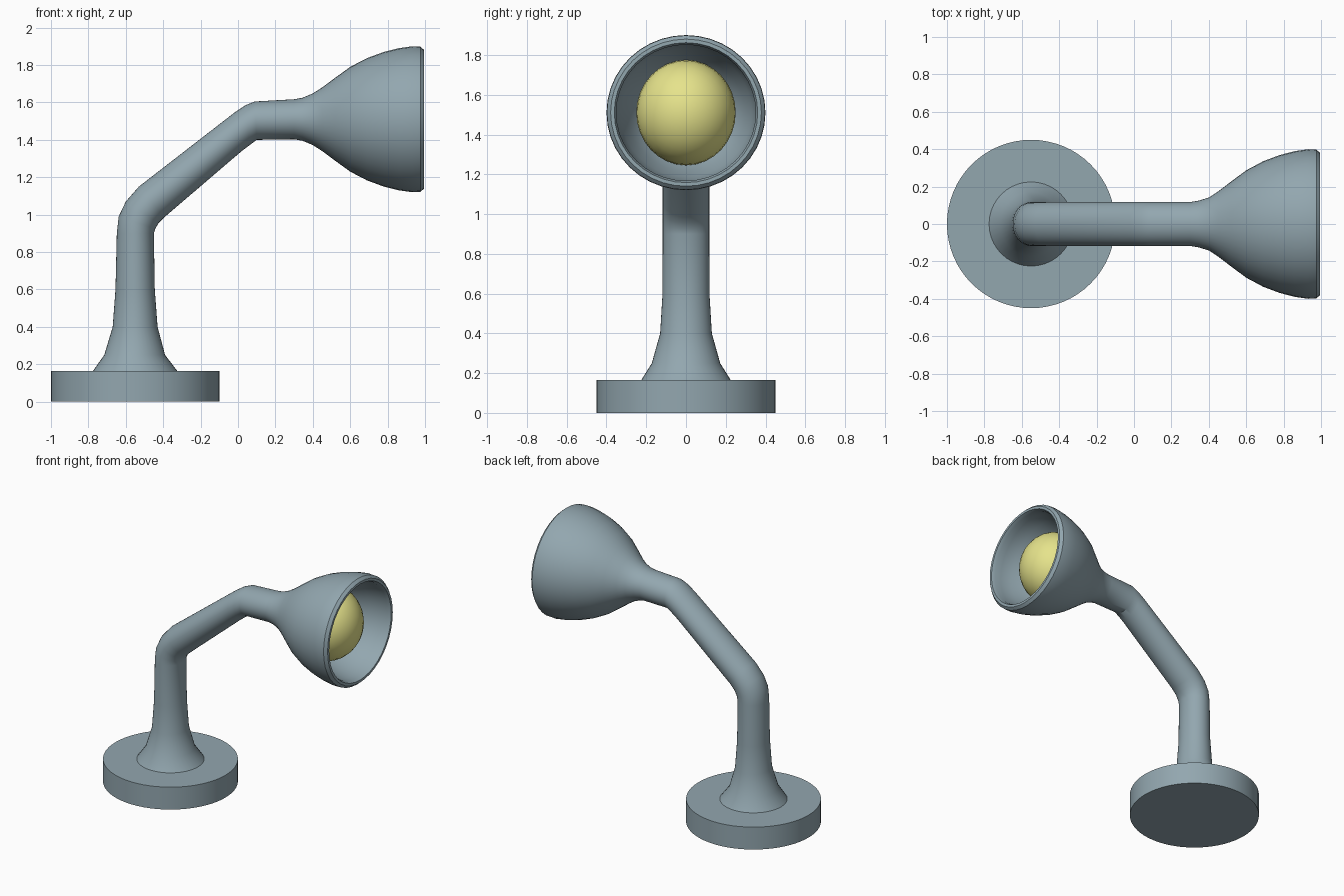
import bpy, bmesh, math
from mathutils import Vector

if "Cube" in bpy.data.objects:
    bpy.data.objects.remove(bpy.data.objects["Cube"])

SEG = 40
HEAD_Z = 1.51


def material(name, rgb):
    m = bpy.data.materials.new(name)
    m.diffuse_color = (*rgb, 1)
    m.use_nodes = True
    m.node_tree.nodes["Principled BSDF"].inputs["Base Color"].default_value = m.diffuse_color
    return m


GREY = material("blue grey paint", (0.29, 0.385, 0.43))
YELLOW = material("warm yellow bulb", (0.79, 0.77, 0.26))


def finish(obj, mat, angle=35):
    obj.data.materials.append(mat)
    bpy.ops.object.select_all(action='DESELECT')
    obj.select_set(True)
    bpy.context.view_layer.objects.active = obj
    bpy.ops.object.shade_smooth_by_angle(angle=math.radians(angle))


def sweep(name, rings, mat):
    """Skin rings given as (point a, point b, half width in y)."""
    bm = bmesh.new()
    loops = []
    for a, b, ry in rings:
        a, b = Vector((a[0], 0, a[1])), Vector((b[0], 0, b[1]))
        mid, half = (a + b) / 2, (a - b) / 2
        loops.append([bm.verts.new(mid + half * math.cos(t) + Vector((0, ry * math.sin(t), 0)))
                      for t in (math.tau * i / SEG for i in range(SEG))])
    for l0, l1 in zip(loops, loops[1:]):
        for i in range(SEG):
            j = (i + 1) % SEG
            bm.faces.new((l0[i], l0[j], l1[j], l1[i]))
    bm.faces.new(loops[0])
    bm.faces.new(loops[-1])
    bmesh.ops.recalc_face_normals(bm, faces=bm.faces)
    me = bpy.data.meshes.new(name)
    bm.to_mesh(me)
    bm.free()
    obj = bpy.data.objects.new(name, me)
    bpy.context.collection.objects.link(obj)
    finish(obj, mat)


# Round base plate
bpy.ops.mesh.primitive_cylinder_add(vertices=64, radius=0.45, depth=0.165,
                                    location=(-0.55, 0, 0.0825))
base = bpy.context.object
base.name = "base_plate"
finish(base, GREY)

# Flared stem and bent neck: outer point, inner point, half width
arm = [
    ((-0.775, 0.165), (-0.325, 0.165), 0.225),
    ((-0.715, 0.25), (-0.39, 0.25), 0.172),
    ((-0.67, 0.40), (-0.43, 0.40), 0.13),
    ((-0.655, 0.60), (-0.445, 0.60), 0.118),
    ((-0.648, 0.90), (-0.45, 0.90), 0.117),
    ((-0.638, 0.99), (-0.442, 0.925), 0.117),
    ((-0.60, 1.07), (-0.425, 0.955), 0.117),
    ((-0.53, 1.15), (-0.395, 0.985), 0.117),
    ((-0.02, 1.545), (0.02, 1.34), 0.117),
    ((0.04, 1.585), (0.06, 1.37), 0.117),
    ((0.09, 1.605), (0.10, 1.40), 0.117),
]

# Bell-shaped shade: outside profile, rim, then the inner bowl
shade = [(0.30, 0.107), (0.345, 0.115), (0.40, 0.138), (0.45, 0.17), (0.52, 0.222),
         (0.60, 0.280), (0.69, 0.327), (0.78, 0.36), (0.86, 0.38), (0.93, 0.39),
         (0.975, 0.388), (0.99, 0.375), (0.995, 0.37), (0.995, 0.352), (0.97, 0.342),
         (0.92, 0.342), (0.84, 0.322), (0.75, 0.29), (0.67, 0.25), (0.58, 0.17)]
arm += [((x, HEAD_Z + r), (x, HEAD_Z - r), r * 1.025 if r > 0.13 else r + 0.01)
        for x, r in shade]
sweep("stem_neck_and_shade", arm, GREY)

# Light bulb inside the shade, pole facing forward
bpy.ops.mesh.primitive_uv_sphere_add(segments=32, ring_count=16, radius=1,
                                     location=(0.72, 0, HEAD_Z), rotation=(0, math.pi / 2, 0))
bulb = bpy.context.object
bulb.name = "bulb"
bulb.scale = (0.265, 0.25, 0.25)
finish(bulb, YELLOW, 60)
